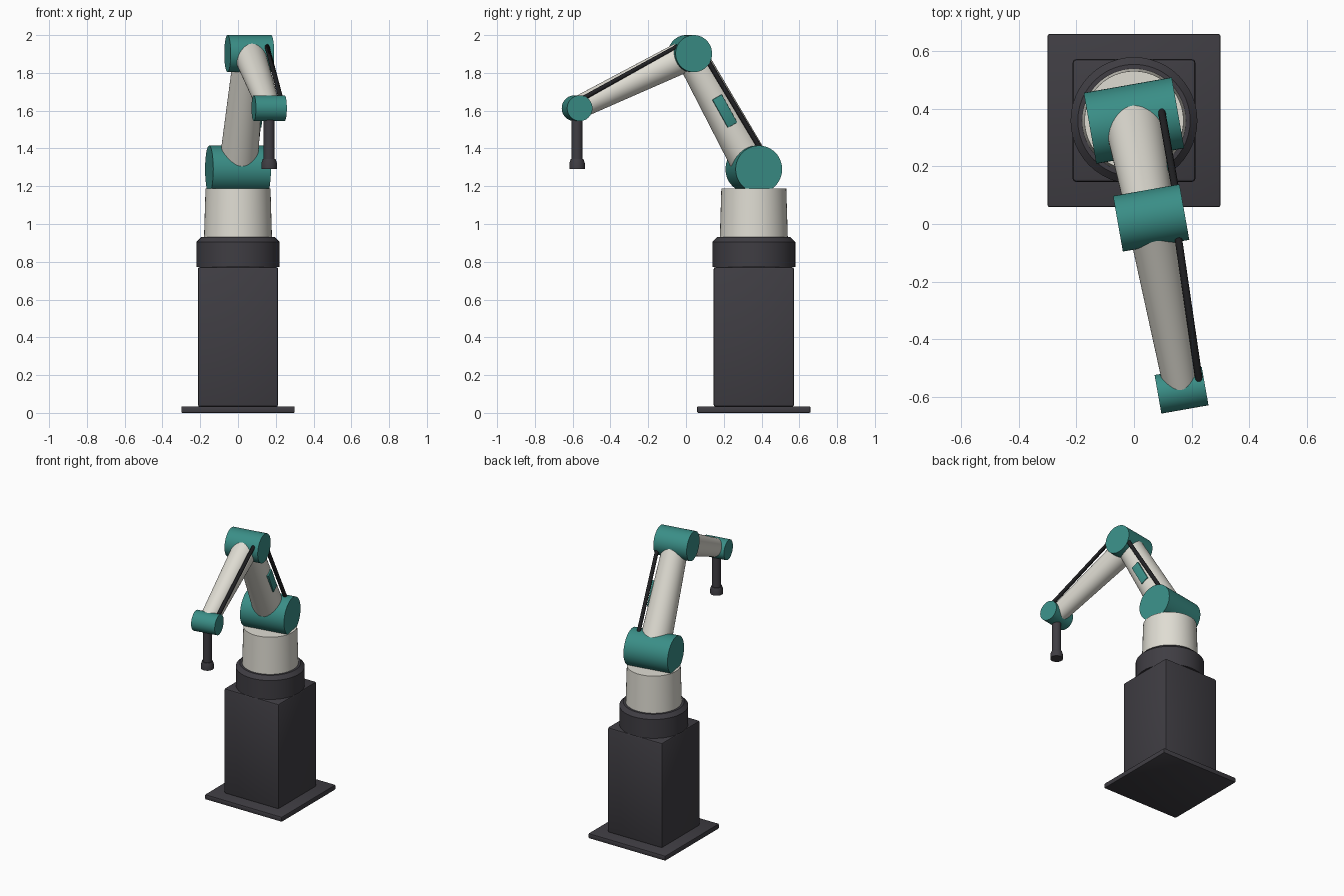
import bpy, bmesh, math
from mathutils import Vector, Matrix

if "Cube" in bpy.data.objects:
    bpy.data.objects.remove(bpy.data.objects["Cube"])


def material(name, rgb):
    m = bpy.data.materials.new(name)
    m.use_nodes = True
    m.diffuse_color = (*rgb, 1)
    m.node_tree.nodes["Principled BSDF"].inputs["Base Color"].default_value = (*rgb, 1)
    return m


CHARCOAL = material("charcoal", (0.05, 0.047, 0.056))
CREAM = material("cream", (0.74, 0.72, 0.65))
TEAL = material("teal", (0.042, 0.27, 0.24))
BLACK = material("cable_black", (0.015, 0.015, 0.017))

# Arm frame: x is the joint axis, -y is forward, turned about the pedestal axis
BASE_Y = 0.359
ARM = Matrix.Translation((0, BASE_Y, 0)) @ Matrix.Rotation(math.radians(10), 4, "Z")


def arm_point(side, forward, height):
    return ARM @ Vector((side, -forward, height))


def smooth(ob):
    bpy.ops.object.select_all(action="DESELECT")
    ob.select_set(True)
    bpy.context.view_layer.objects.active = ob
    bpy.ops.object.shade_smooth_by_angle(angle=math.radians(35))


def add_object(name, bm, mat, matrix=Matrix()):
    me = bpy.data.meshes.new(name)
    bmesh.ops.recalc_face_normals(bm, faces=bm.faces)
    bm.transform(matrix)
    bm.to_mesh(me)
    bm.free()
    me.materials.append(mat)
    ob = bpy.data.objects.new(name, me)
    bpy.context.collection.objects.link(ob)
    return ob


def box(name, size, center, mat, bevel, matrix=Matrix()):
    bm = bmesh.new()
    bmesh.ops.create_cube(bm, size=1)
    bmesh.ops.scale(bm, vec=size, verts=bm.verts)
    bmesh.ops.translate(bm, vec=center, verts=bm.verts)
    bmesh.ops.bevel(bm, geom=bm.edges[:], offset=bevel, segments=2,
                    profile=0.5, affect="EDGES")
    ob = add_object(name, bm, mat, matrix)
    smooth(ob)
    return ob


def turned(name, profile, mat, matrix=Matrix(), sides=48):
    """Capped solid of revolution about z from (radius, height) pairs."""
    bm = bmesh.new()
    rings = []
    for r, z in profile:
        ring = bmesh.ops.create_circle(bm, segments=sides, radius=r)["verts"]
        for v in ring:
            v.co.z = z
        rings.append(ring)
    for low, high in zip(rings, rings[1:]):
        for i in range(sides):
            j = (i + 1) % sides
            bm.faces.new((low[i], low[j], high[j], high[i]))
    bm.faces.new(rings[0])
    bm.faces.new(rings[-1])
    ob = add_object(name, bm, mat, matrix)
    smooth(ob)
    return ob


def joint(name, forward, height, radius, half):
    place = ARM @ Matrix.Translation((0, -forward, height)) @ Matrix.Rotation(math.pi / 2, 4, "Y")
    turned(name, [(radius, -half), (radius, half)], TEAL, place)


def link_matrix(start, end):
    """Frame at start with z toward end and x along the joint axis."""
    z = (end - start).normalized()
    x = ARM.to_3x3() @ Vector((1, 0, 0))
    y = z.cross(x)
    rot = Matrix((x, y, z)).transposed().to_4x4()
    return Matrix.Translation(start) @ rot, (end - start).length


# Pedestal
box("floor_plate", (0.6, 0.6, 0.035), (0, BASE_Y, 0.0175), CHARCOAL, 0.006)
box("pedestal", (0.426, 0.426, 0.74), (0, BASE_Y, 0.402), CHARCOAL, 0.012)
on_base = Matrix.Translation((0, BASE_Y, 0))
turned("collar", [(0.22, 0.772), (0.22, 0.905), (0.195, 0.93)], CHARCOAL, on_base)
turned("turret", [(0.18, 0.925), (0.172, 1.188)], CREAM, on_base)

# Joints
joint("shoulder_joint", 0, 1.29, 0.125, 0.155)
joint("elbow_joint", 0.343, 1.902, 0.098, 0.117)
joint("wrist_joint", 0.95, 1.613, 0.068, 0.083)

# Links
shoulder, elbow, wrist = (arm_point(0, f, h) for f, h in
                          ((0, 1.29), (0.343, 1.902), (0.95, 1.613)))
upper, upper_len = link_matrix(shoulder, elbow)
turned("upper_arm", [(0.103, 0), (0.082, upper_len)], CREAM, upper)
fore, fore_len = link_matrix(elbow, wrist)
turned("forearm", [(0.085, 0), (0.06, fore_len)], CREAM, fore)

# Side panel on the upper arm
box("side_panel", (0.03, 0.058, 0.17), (0.084, 0, 0.353), TEAL, 0.003, upper)

# Tool hanging from the wrist
turned("tool", [(0.029, 1.613), (0.029, 1.343), (0.034, 1.343), (0.041, 1.322),
                (0.041, 1.292)], CHARCOAL,
       Matrix.Translation((wrist.x, wrist.y, 0)), 32)

# Cable running over shoulder, elbow and wrist
curve = bpy.data.curves.new("cable", "CURVE")
curve.dimensions = "3D"
curve.bevel_depth = 0.013
curve.bevel_resolution = 3
curve.use_fill_caps = True
path = [(0.1, -0.02, 1.395), (0.1, 0.27, 1.872), (0.083, 0.345, 1.986),
        (0.066, 0.925, 1.668)]
spline = curve.splines.new("POLY")
spline.points.add(len(path) - 1)
for point, co in zip(spline.points, path):
    point.co = (*arm_point(*co), 1)
curve.materials.append(BLACK)
cable = bpy.data.objects.new("cable", curve)
bpy.context.collection.objects.link(cable)
